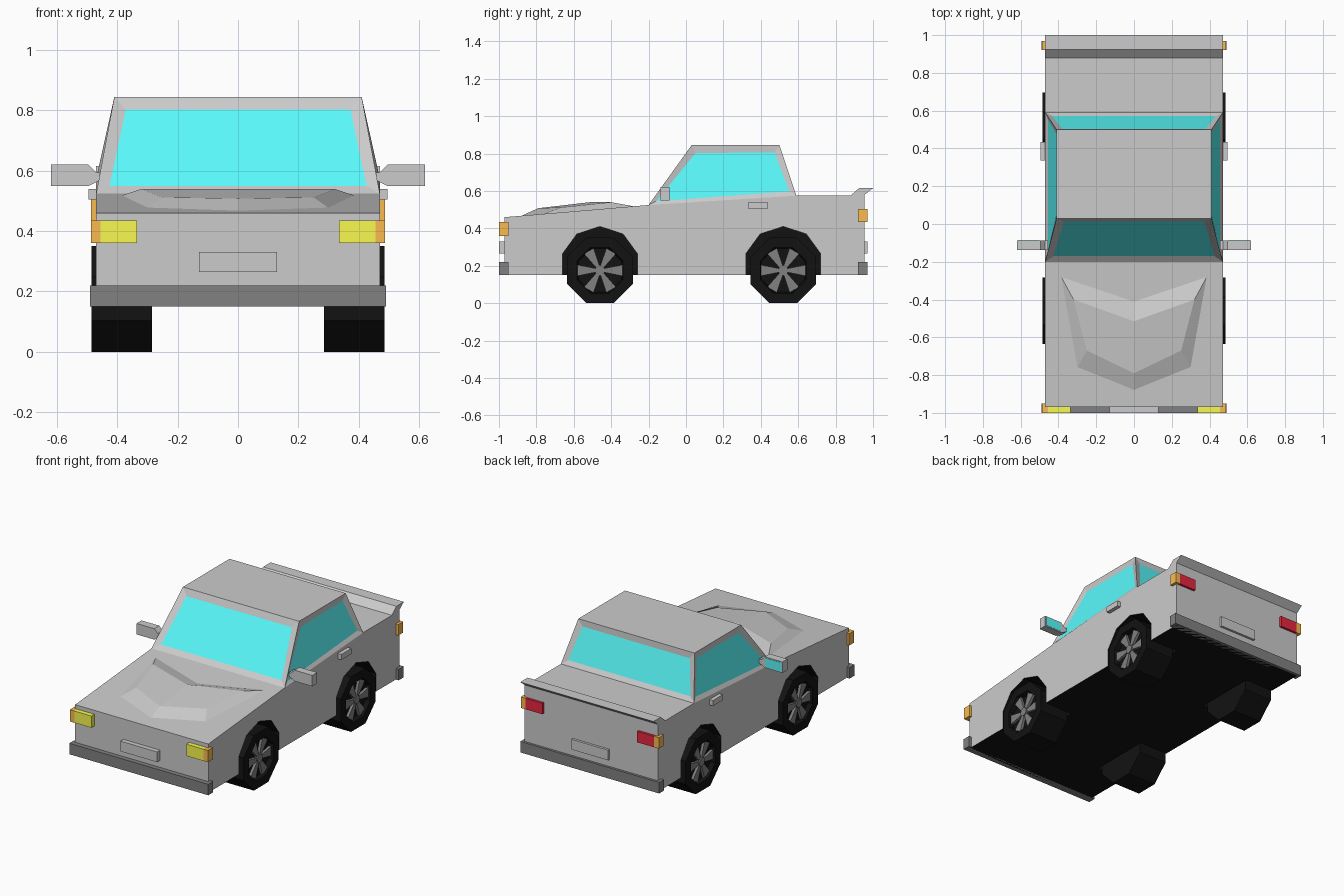
import bpy, bmesh
from math import sin, cos, pi
from mathutils import Vector

if "Cube" in bpy.data.objects:
    bpy.data.objects.remove(bpy.data.objects["Cube"])


def material(name, r, g, b):
    m = bpy.data.materials.new(name)
    m.diffuse_color = (r, g, b, 1)
    m.use_nodes = True
    m.node_tree.nodes["Principled BSDF"].inputs["Base Color"].default_value = m.diffuse_color
    return m


GREY = material("paint", .8, .8, .8)
BLACK = material("black", .006, .006, .006)
GLASS = material("glass", .1, .95, .97)
DARK = material("dark_grey", .22, .22, .22)
YELLOW = material("yellow", .95, .95, .08)
ORANGE = material("orange", .95, .5, .08)
RED = material("red", .8, .02, .05)


def finish(name, bm, *mats):
    bmesh.ops.recalc_face_normals(bm, faces=bm.faces)
    me = bpy.data.meshes.new(name)
    bm.to_mesh(me)
    bm.free()
    for m in mats:
        me.materials.append(m)
    ob = bpy.data.objects.new(name, me)
    bpy.context.collection.objects.link(ob)
    return ob


def prism(name, pts, vec, mat):
    """Polygon extruded along a vector."""
    bm = bmesh.new()
    f = bm.faces.new([bm.verts.new(p) for p in pts])
    ext = bmesh.ops.extrude_face_region(bm, geom=[f], use_keep_orig=True)["geom"]
    bmesh.ops.translate(bm, vec=vec, verts=[v for v in ext if isinstance(v, bmesh.types.BMVert)])
    return finish(name, bm, mat)


def box(name, x, y, z, mat):
    pts = [(x[0], y[0], z[0]), (x[1], y[0], z[0]), (x[1], y[1], z[0]), (x[0], y[1], z[0])]
    return prism(name, pts, (0, 0, z[1] - z[0]), mat)


# Body shell: side profile with spoiler lip, cabin grown from the middle of the top
W, RW = .47, .41
profile = [(-.97, .15), (-.97, .46), (-.2, .525), (.59, .575), (.88, .575),
           (.925, .615), (1.0, .615), (.955, .58), (.955, .15)]
bm = bmesh.new()
L = [bm.verts.new((-W, y, z)) for y, z in profile]
R = [bm.verts.new((W, y, z)) for y, z in profile]
bm.faces.new(L)
bm.faces.new(R)
n = len(profile)
for i in range(n):
    if i != 2:
        f = bm.faces.new((L[i], L[(i + 1) % n], R[(i + 1) % n], R[i]))
        f.material_index = 1 if i == n - 1 else 0
lf, rf, lb, rb = [bm.verts.new((x, y, .845)) for y in (.03, .5) for x in (-RW, RW)]
bm.faces.new((lf, rf, rb, lb))
panes = [(bm.faces.new((L[2], R[2], rf, lf)), .058),
         (bm.faces.new((L[3], R[3], rb, lb)), .05),
         (bm.faces.new((L[2], L[3], lb, lf)), .046),
         (bm.faces.new((R[2], R[3], rb, rf)), .046)]
bmesh.ops.recalc_face_normals(bm, faces=bm.faces)
for f, t in panes:
    bmesh.ops.inset_individual(bm, faces=[f], thickness=t, depth=-.01)
    f.material_index = 2
body = finish("body", bm, GREY, BLACK, GLASS)

# Wheel wells cut into the sides
WHEELS = [(s, y) for s in (-1, 1) for y in (-.46, .52)]
for s, y in WHEELS:
    ring = [(s * .27, y + .21 * sin(i * pi / 5), .2 + .21 * cos(i * pi / 5)) for i in range(10)]
    cutter = prism("well_cutter", ring, (s * .3, 0, 0), BLACK)
    cutter.hide_render = True
    mod = body.modifiers.new("well", 'BOOLEAN')
    mod.operation, mod.solver, mod.object = 'DIFFERENCE', 'EXACT', cutter
    mod.material_mode = 'TRANSFER'
    bpy.context.view_layer.objects.active = body
    bpy.ops.object.modifier_apply(modifier=mod.name)
    bpy.data.objects.remove(cutter)

# Wheels: octagonal tyre with recessed face, six flared spokes and a hub
for s, y in WHEELS:
    c, r = .1755, .19
    bm = bmesh.new()
    rings = []
    for x, q in ((.285, r), (.485, r), (.485, r * .7), (.455, r * .66)):
        rings.append([bm.verts.new((s * x, y + q * cos((i + .5) * pi / 4), c + q * sin((i + .5) * pi / 4)))
                      for i in range(8)])
    for a, b in zip(rings, rings[1:]):
        for i in range(8):
            j = (i + 1) % 8
            bm.faces.new((a[i], a[j], b[j], b[i]))
    bm.faces.new(rings[0])
    bm.faces.new(rings[-1])
    finish("tyre", bm, BLACK)
    for k in range(6):
        a = k * pi / 3
        pts = [(s * .45, y + d * cos(a) - w * sin(a), c + d * sin(a) + w * cos(a))
               for d, w in ((.02, -.01), (.12, -.03), (.12, .03), (.02, .01))]
        prism("spoke", pts, (s * .022, 0, 0), DARK)
    prism("hub", [(s * .45, y + .028 * cos(i * pi / 4), c + .028 * sin(i * pi / 4)) for i in range(8)],
          (s * .028, 0, 0), DARK)

# Raised hood scoop: low outer outline joined to the raised inner outline
outer = [(0, -.88, .467), (.3, -.76, .477), (.385, -.28, .518), (0, -.41, .507)]
inner = [(0, -.79, .508), (.25, -.67, .512), (.32, -.4, .54), (0, -.515, .54)]
bm = bmesh.new()
for s in (-1, 1):
    o = [bm.verts.new((s * x, y, z)) for x, y, z in outer]
    p = [bm.verts.new((s * x, y, z)) for x, y, z in inner]
    for i in range(3):
        bm.faces.new((o[i], o[i + 1], p[i + 1], p[i]))
    bm.faces.new((p[0], p[1], p[3]))
    bm.faces.new((p[1], p[2], p[3]))
bmesh.ops.remove_doubles(bm, verts=bm.verts, dist=.001)
bmesh.ops.recalc_face_normals(bm, faces=bm.faces)
if sum(f.normal.z for f in bm.faces) < 0:
    bmesh.ops.reverse_faces(bm, faces=bm.faces)
bmesh.ops.holes_fill(bm, edges=bm.edges, sides=0)
finish("hood_scoop", bm, GREY)

# Bumpers and plates
box("front_bumper", (-.49, .49), (-1, -.95), (.15, .22), DARK)
box("rear_bumper", (-.49, .49), (.92, .97), (.15, .22), DARK)
box("front_plate", (-.13, .13), (-1, -.96), (.265, .33), GREY)
box("rear_plate", (-.13, .13), (.95, .97), (.265, .33), GREY)

# Paired parts: lights, handles, mirrors
for s in (-1, 1):
    box("headlight", (s * .335, s * .455), (-1, -.95), (.36, .435), YELLOW)
    box("front_indicator", (s * .455, s * .487), (-1, -.95), (.36, .435), ORANGE)
    box("tail_light", (s * .335, s * .455), (.92, .97), (.435, .505), RED)
    box("rear_indicator", (s * .455, s * .487), (.92, .97), (.435, .505), ORANGE)
    box("door_handle", (s * .46, s * .495), (.335, .435), (.505, .54), GREY)
    outline = [(.455, .595), (.47, .595), (.495, .62), (.62, .62), (.62, .55), (.495, .55), (.455, .57)]
    prism("wing_mirror", [(s * x, -.137, z) for x, z in outline], (0, .05, 0), GREY)
    box("mirror_glass", (s * .5, s * .613), (-.09, -.085), (.556, .614), GLASS)
